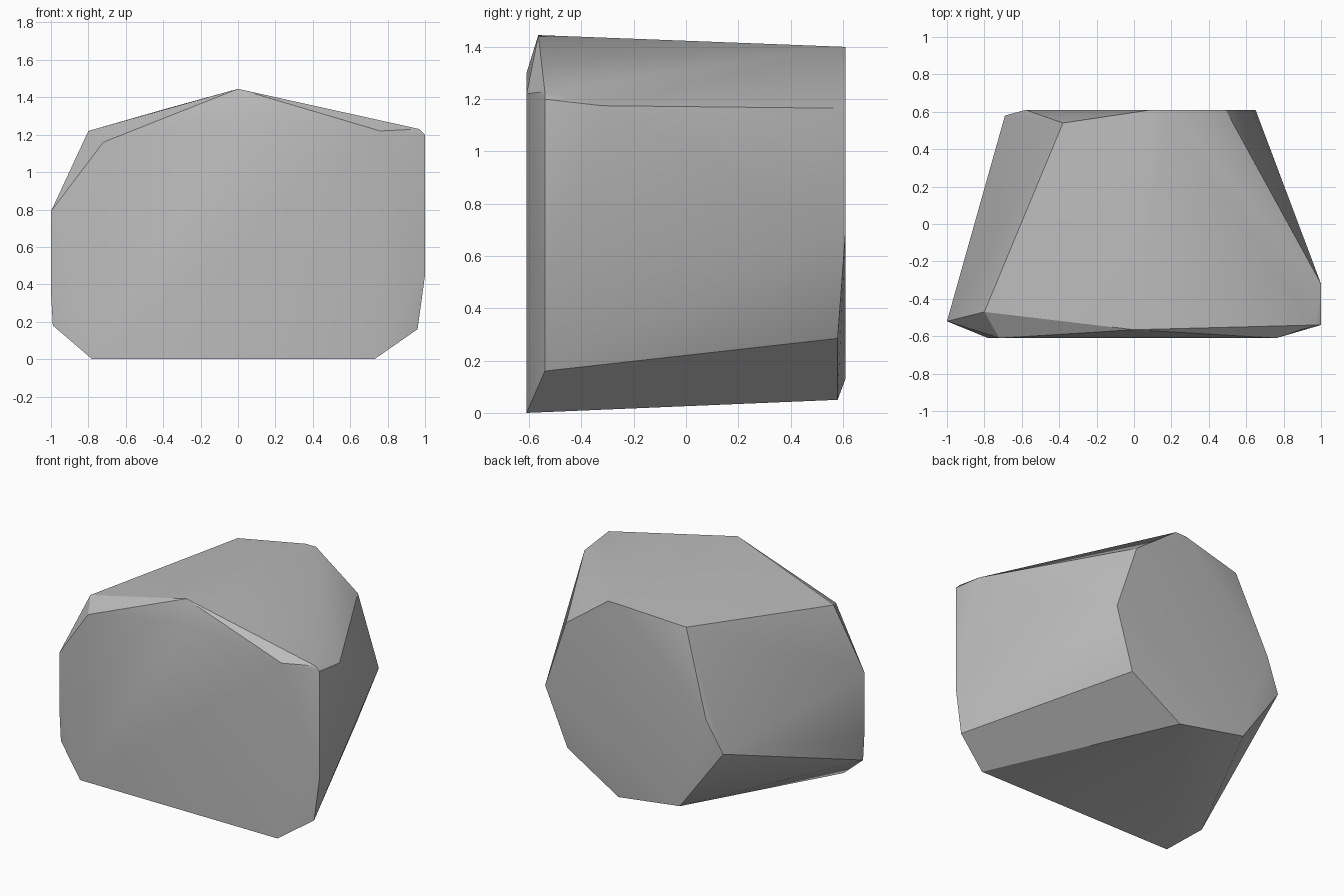
import bpy
import bmesh
from math import radians

# Remove the default object
default_object = bpy.data.objects.get("Cube")
if default_object is not None:
    bpy.data.objects.remove(default_object, do_unlink=True)


def make_material(name, colour):
    """One plain flat colour for the viewport and for renders."""
    material = bpy.data.materials.new(name)
    material.use_nodes = True
    material.diffuse_color = colour
    shader = material.node_tree.nodes["Principled BSDF"]
    shader.inputs["Base Color"].default_value = colour
    return material


def at_depth(y, outline):
    """Place an (x, z) outline on the plane at the given y."""
    return [(x, y, z) for x, z in outline]


# Broad flat front of the boulder
front_face = at_depth(-0.61, [
    (-0.78, 0), (0.73, 0), (0.76, 1.22), (0.03, 1.3), (-0.72, 1.16)])

# Chipped left edge, just behind the front
left_edge = at_depth(-0.54, [
    (0.96, 0.16), (1, 0.45), (1, 1.2), (0.97, 1.23)])
left_shoulder = [(1, -0.32, 1.175)]

# Right edge and the crest
right_edge = at_depth(-0.52, [(-1, 0.79), (-1, 0.36), (-0.99, 0.18)])
crest = [(-0.8, -0.47, 1.22), (0, -0.565, 1.445), (-0.38, 0.54, 1.34)]

# Smaller flat back, with its chipped corners
back_face = at_depth(0.61, [
    (0.17, 1.4), (0.09, 1.4), (-0.58, 0.78), (-0.38, 0.13),
    (0.65, 0.69), (0.49, 1.165)])
back_corners = at_depth(0.58, [(-0.69, 0.56), (0.11, 0.05), (0.5, 0.285)])

# Wrap all corners in one convex faceted stone
corners = (front_face + left_edge + left_shoulder + right_edge
           + crest + back_face + back_corners)
bm = bmesh.new()
for corner in corners:
    bm.verts.new(corner)
hull = bmesh.ops.convex_hull(bm, input=bm.verts)
loose = [item for item in hull["geom_interior"]
         if isinstance(item, bmesh.types.BMVert)]
bmesh.ops.delete(bm, geom=loose, context="VERTS")
bmesh.ops.dissolve_limit(bm, angle_limit=radians(1),
                         verts=bm.verts, edges=bm.edges)
bmesh.ops.recalc_face_normals(bm, faces=bm.faces)

mesh = bpy.data.meshes.new("boulder")
bm.to_mesh(mesh)
bm.free()
boulder = bpy.data.objects.new("boulder", mesh)
bpy.context.collection.objects.link(boulder)
mesh.materials.append(make_material("stone grey", (0.5, 0.5, 0.5, 1)))

# Soft facets with crisp main edges
bpy.ops.object.select_all(action="DESELECT")
boulder.select_set(True)
bpy.context.view_layer.objects.active = boulder
bpy.ops.object.shade_smooth_by_angle(angle=radians(30))
